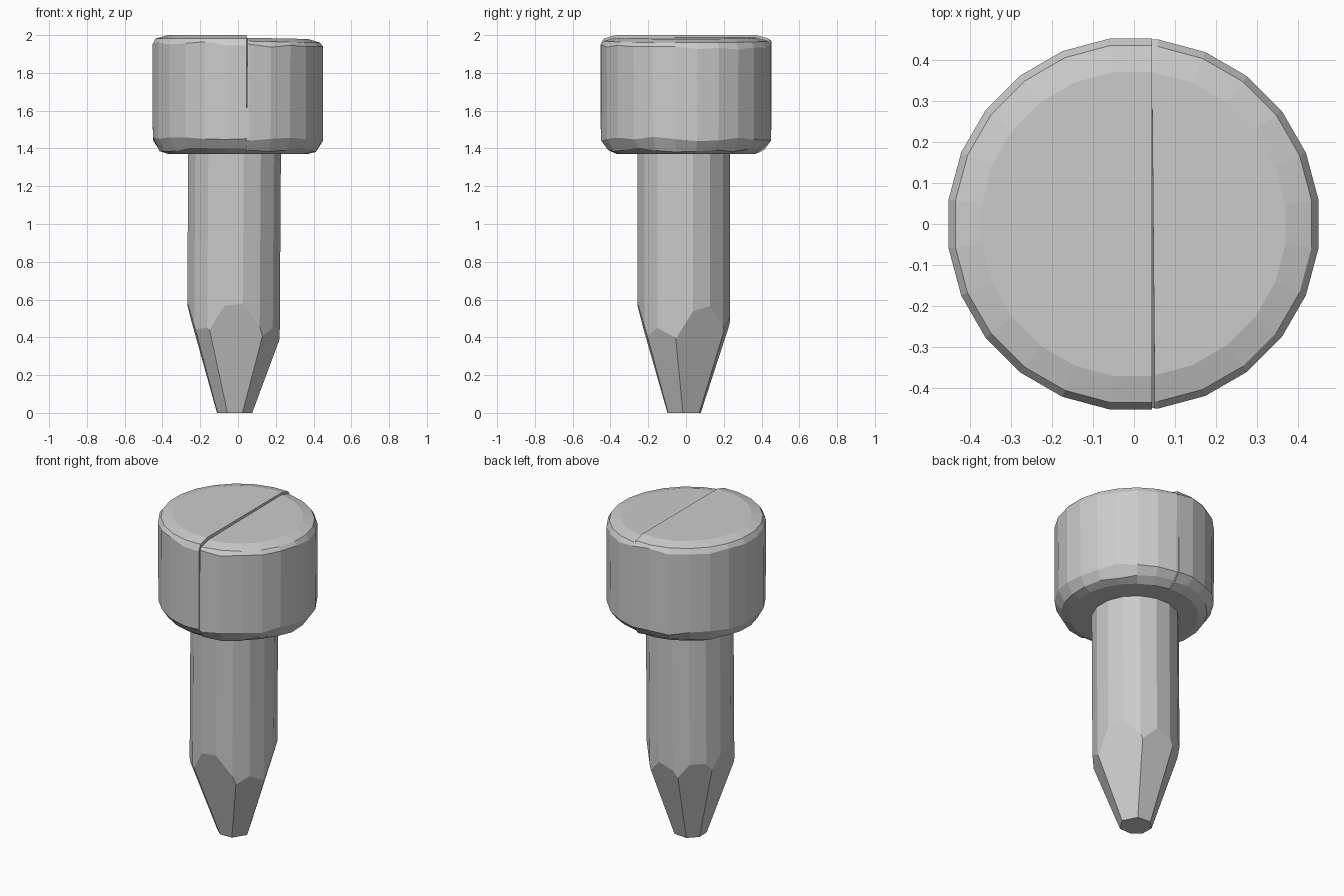
import bpy, bmesh, random
from math import sin, cos, pi, radians
from mathutils import Vector

if "Cube" in bpy.data.objects:
    bpy.data.objects.remove(bpy.data.objects["Cube"])

random.seed(4)


def lathe(profile, sides, centre=(0, 0), jitter=0.0):
    """Closed solid of stacked (radius, z) rings, slightly worn on the edges."""
    bm = bmesh.new()
    rings = []
    for i, (r, z, worn) in enumerate(profile):
        ring = []
        for k in range(sides):
            a = 2 * pi * (k + 0.5) / sides
            dz = random.uniform(-jitter, jitter) if worn else 0
            ring.append(bm.verts.new((centre[0] + r * cos(a), centre[1] + r * sin(a), z + dz)))
        rings.append(ring)
    for lo, hi in zip(rings, rings[1:]):
        for k in range(sides):
            n = (k + 1) % sides
            bm.faces.new((lo[k], lo[n], hi[n], hi[k]))
    bm.faces.new(rings[0][::-1])
    bm.faces.new(rings[-1])
    return bm


def slice_off(bm, point, normal):
    """Remove everything on the normal side of a plane and cap the cut."""
    geom = bm.verts[:] + bm.edges[:] + bm.faces[:]
    bmesh.ops.bisect_plane(bm, geom=geom, dist=1e-6, plane_co=point,
                           plane_no=normal, clear_outer=True)
    edges = [e for e in bm.edges if e.is_boundary]
    bmesh.ops.holes_fill(bm, edges=edges, sides=0)


def finish(bm, name):
    bmesh.ops.recalc_face_normals(bm, faces=bm.faces[:])
    me = bpy.data.meshes.new(name)
    bm.to_mesh(me)
    bm.free()
    ob = bpy.data.objects.new(name, me)
    bpy.context.collection.objects.link(ob)
    return ob


# Head: two halves separated by a hairline crack, the right one a bit lower
head = [(0.37, 1.37, 0), (0.418, 1.393, 1), (0.455, 1.45, 1),
        (0.457, 1.955, 1), (0.44, 1.982, 0), (0.375, 2.0, 0)]
left = lathe(head, 24, jitter=0.012)
slice_off(left, (0.044, 0, 1.7), (1, 0, 0))
finish(left, "head_left")

right = lathe([(r * 0.995, z - (0.013 if z > 1.9 else 0), w) for r, z, w in head],
              24, jitter=0.012)
for v in right.verts:
    if v.co.z > 1.9:
        v.co.z -= 0.02 * max(v.co.x, 0)
# tilted cut so the gap opens towards the front and top
p, q, s = Vector((0.051, -0.45, 2)), Vector((0.044, 0.37, 2)), Vector((0.044, -0.45, 1.42))
n = (q - p).cross(s - p).normalized()
slice_off(right, p, n if n.x < 0 else -n)
finish(right, "head_right")

# Shaft: slightly off-centre post, whittled to a blunt point by flat cuts
cx, cy, R, tip = -0.018, -0.011, 0.25, 0.086
shaft = lathe([(R, 0.0, 0), (R, 1.40, 0)], 16, (cx, cy))
for v in shaft.verts:
    if v.co.z < 0.5:
        v.co.x -= 0.009
cuts = [(-88, 0.59), (-33, 0.45), (27, 0.57), (85, 0.52),
        (135, 0.55), (182, 0.60), (228, 0.46)]
for deg, top in cuts:
    a = radians(deg)
    out = Vector((cos(a), sin(a), 0))
    normal = (out * top - Vector((0, 0, R - tip))).normalized()
    slice_off(shaft, Vector((cx - 0.006, cy, 0)) + out * tip, normal)
finish(shaft, "shaft")
